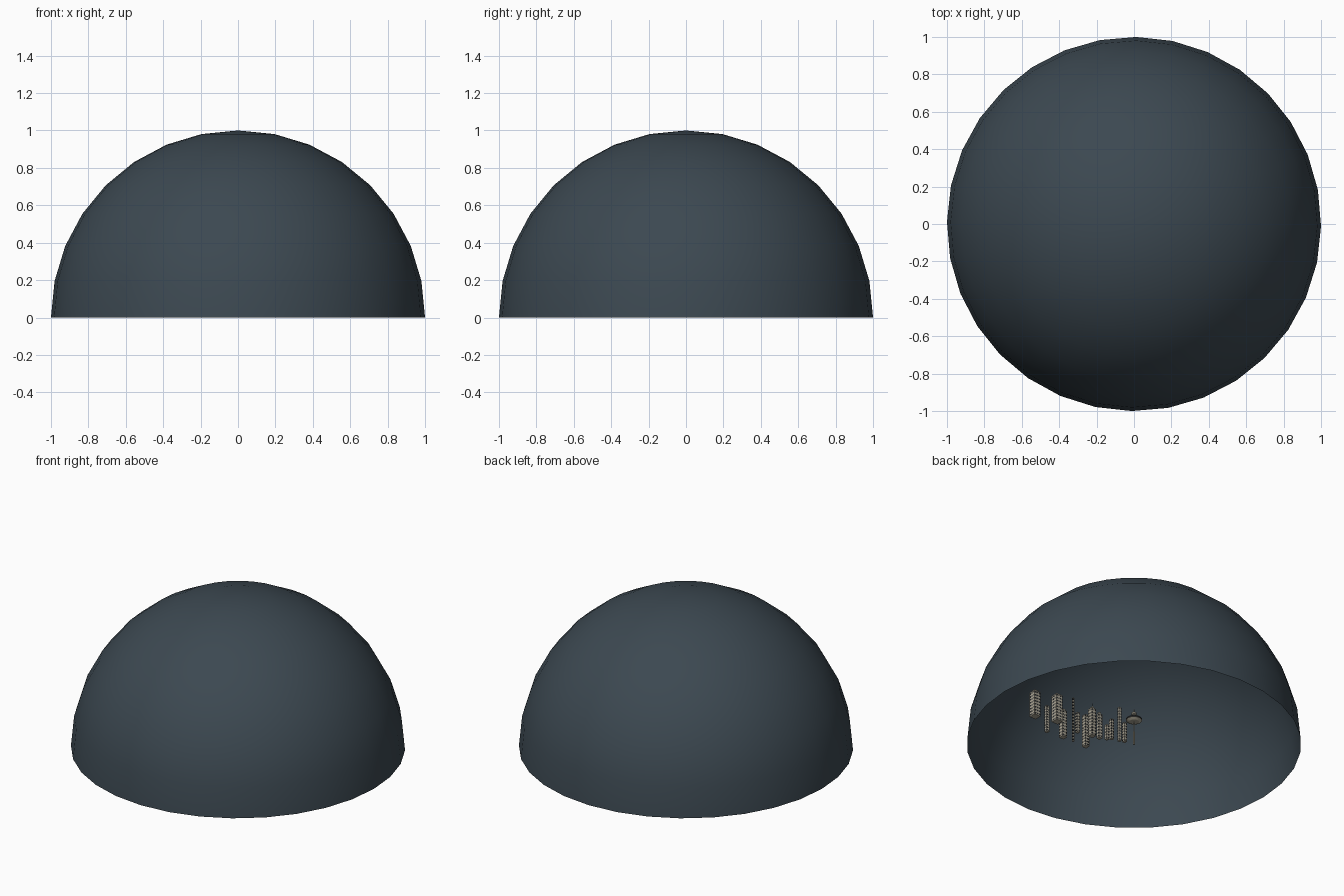
import bpy, bmesh, math
from mathutils import Matrix, Vector

if "Cube" in bpy.data.objects:
    bpy.data.objects.remove(bpy.data.objects["Cube"])


def material(name, rgb):
    m = bpy.data.materials.new(name)
    m.diffuse_color = (*rgb, 1)
    m.use_nodes = True
    m.node_tree.nodes["Principled BSDF"].inputs["Base Color"].default_value = m.diffuse_color
    return m


NIGHT = material("night blue", (0.045, 0.065, 0.082))
STONE = material("pale stone", (0.40, 0.37, 0.29))
GLASS = material("dark glass", (0.02, 0.022, 0.025))


def finish(bm, name, *mats):
    me = bpy.data.meshes.new(name)
    bm.to_mesh(me)
    bm.free()
    for m in mats:
        me.materials.append(m)
    ob = bpy.data.objects.new(name, me)
    bpy.context.collection.objects.link(ob)
    return ob


def box(bm, centre, size, mat=0):
    before = set(bm.faces)
    bmesh.ops.create_cube(bm, size=1, matrix=Matrix.Translation(centre)
                          @ Matrix.Diagonal((*size, 1)))
    for f in set(bm.faces) - before:
        f.material_index = mat


def cone(bm, x, y, z0, z1, r0, r1, sides, mat=0):
    before = set(bm.faces)
    bmesh.ops.create_cone(bm, cap_ends=True, segments=sides, radius1=r0, radius2=r1,
                          depth=z1 - z0,
                          matrix=Matrix.Translation((x, y, (z0 + z1) / 2)))
    for f in set(bm.faces) - before:
        f.material_index = mat


# Sky dome: open half sphere, smooth shaded
bm = bmesh.new()
bmesh.ops.create_uvsphere(bm, u_segments=32, v_segments=16, radius=1,
                          matrix=Matrix.Rotation(math.radians(-0.7), 4, 'Z'))
bmesh.ops.delete(bm, geom=[v for v in bm.verts if v.co.z < -0.01], context='VERTS')
for f in bm.faces:
    f.smooth = True
finish(bm, "sky_dome", NIGHT)


def tower(name, x, y, w, h, cols, rows, top):
    """Square tower with thin window plates on all four sides and a roof style."""
    bm = bmesh.new()
    box(bm, (x, y, h / 2), (w, w, h))
    cw, rh = w / cols, h / rows
    for side in range(4):
        a = side * math.pi / 2
        n = Vector((round(math.cos(a)), round(math.sin(a)), 0))
        t = Vector((-n.y, n.x, 0))
        for c in range(cols):
            for r in range(rows):
                p = Vector((x, y, (r + 0.5) * rh)) + n * w / 2 + t * ((c + 0.5) * cw - w / 2)
                size = [0.001 + abs(t[i]) * cw * 0.55 for i in range(2)] + [rh * 0.5]
                box(bm, p, size, 1)
    if top == "block":
        box(bm, (x, y, h + 0.006), (w * 0.6, w * 0.6, 0.012))
    elif top == "spire":
        cone(bm, x, y, h, h + w * 0.7, w * 0.6, 0, 4)
        cone(bm, x, y, h, h + w * 1.2, 0.002, 0.001, 6, 1)
    finish(bm, name, STONE, GLASS)


# Skyline: x, y, width, height, window columns, window rows, roof
SKYLINE = [
    (0.667, -0.125, 0.047, 0.165, 3, 8, "block"),
    (0.496, -0.220, 0.022, 0.177, 2, 10, "flat"),
    (0.526, -0.088, 0.047, 0.180, 4, 9, "flat"),
    (0.379, -0.209, 0.034, 0.180, 3, 9, "block"),
    (0.302, -0.207, 0.011, 0.300, 1, 14, "flat"),
    (0.351, -0.108, 0.021, 0.135, 2, 7, "flat"),
    (0.203, -0.207, 0.030, 0.215, 3, 11, "flat"),
    (0.255, -0.085, 0.034, 0.185, 3, 9, "spire"),
    (0.205, -0.078, 0.026, 0.165, 2, 8, "block"),
    (0.162, -0.060, 0.018, 0.100, 2, 5, "flat"),
    (0.143, -0.037, 0.021, 0.135, 2, 7, "flat"),
    (0.093, -0.025, 0.018, 0.230, 2, 12, "flat"),
    (0.063, -0.013, 0.022, 0.130, 2, 7, "flat"),
]
for i, row in enumerate(SKYLINE):
    tower(f"tower_{i + 1}", *row)

# Observation tower: slim mast carrying a wide ring deck and a small upper deck
bm = bmesh.new()
cone(bm, 0, 0, 0, 0.24, 0.006, 0.002, 8)
cone(bm, 0, 0, 0.155, 0.165, 0.030, 0.048, 24)
cone(bm, 0, 0, 0.165, 0.175, 0.046, 0.046, 24, 1)
cone(bm, 0, 0, 0.175, 0.185, 0.048, 0.025, 24)
cone(bm, 0, 0, 0.205, 0.215, 0.015, 0.015, 16)
finish(bm, "observation_tower", STONE, GLASS)
